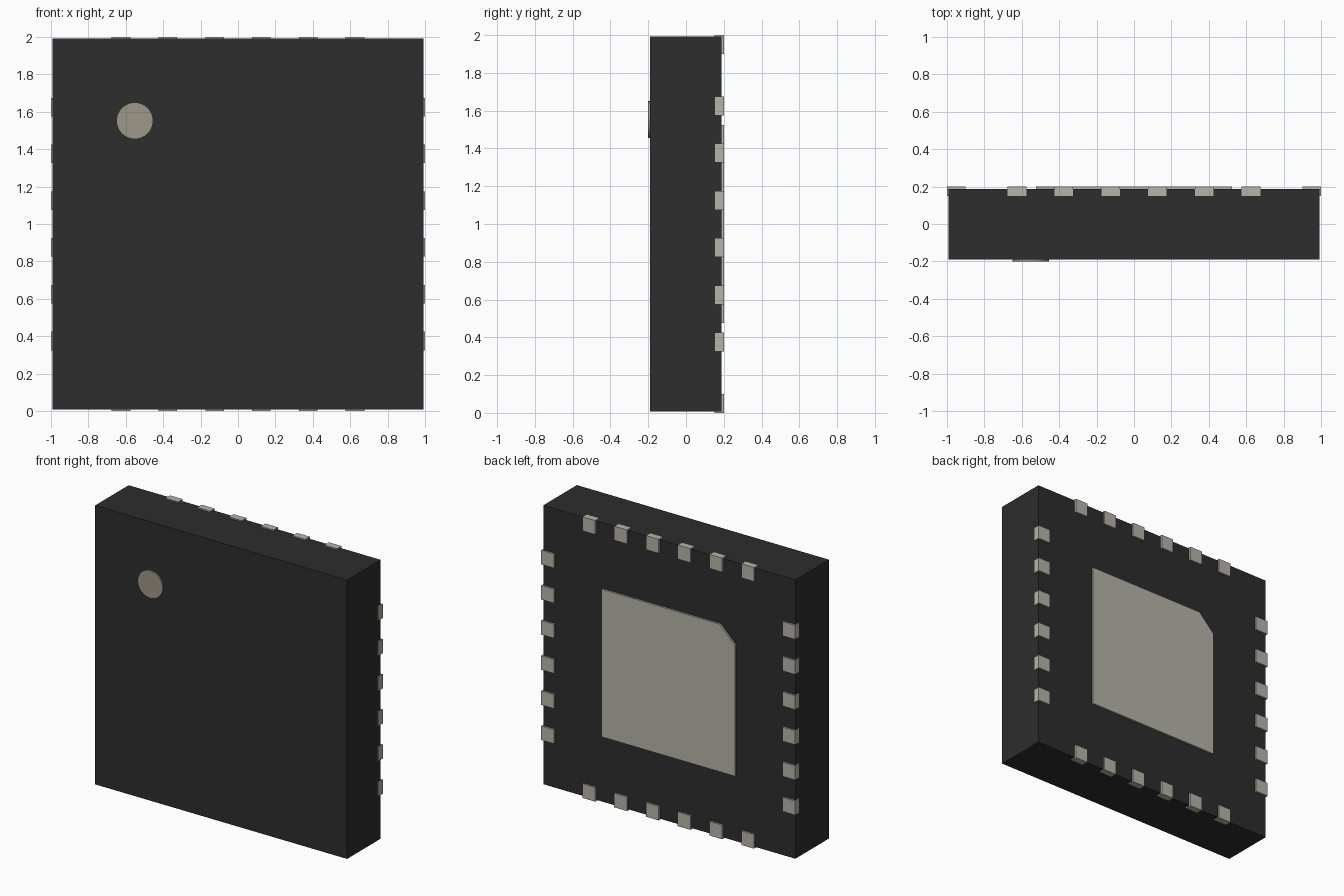
import bpy, bmesh
from math import radians

if "Cube" in bpy.data.objects:
    bpy.data.objects.remove(bpy.data.objects["Cube"])


def material(name, rgb):
    m = bpy.data.materials.new(name)
    m.diffuse_color = (*rgb, 1)
    m.use_nodes = True
    m.node_tree.nodes["Principled BSDF"].inputs["Base Color"].default_value = m.diffuse_color
    return m


DARK = material("dark_resin", (0.026, 0.026, 0.026))
METAL = material("tin_metal", (0.46, 0.46, 0.40))
DOT = material("marker_paint", (0.34, 0.31, 0.25))


def box(name, lo, hi, mat):
    centre = [(a + b) / 2 for a, b in zip(lo, hi)]
    bpy.ops.mesh.primitive_cube_add(size=1, location=centre)
    ob = bpy.context.object
    ob.name = name
    ob.scale = [b - a for a, b in zip(lo, hi)]
    bpy.ops.object.transform_apply(location=False, rotation=False, scale=True)
    ob.data.materials.append(mat)
    return ob


# Moulded body
box("body", (-0.992, -0.19, 0.008), (0.992, 0.187, 1.992), DARK)

# Edge contacts: six per side, wrapping just past the body's rear edges
for i in range(6):
    c = -0.625 + 0.25 * i
    for side, s in (("lower", -1), ("upper", 1)):
        z0, z1 = sorted((1 + s * 0.9, 1 + s))
        box(f"{side}_contact_{i + 1}", (c - 0.05, 0.15, z0), (c + 0.05, 0.2, z1), METAL)
    for side, s in (("left", -1), ("right", 1)):
        x0, x1 = sorted((s * 0.9, s))
        box(f"{side}_contact_{i + 1}", (x0, 0.15, 0.95 + c), (x1, 0.2, 1.05 + c), METAL)

# Thermal pad on the back, one corner cut
h, cut = 0.525, 0.12
outline = [(-h, -h), (h, -h), (h, h), (cut - h, h), (-h, h - cut)]
bm = bmesh.new()
face = bm.faces.new([bm.verts.new((x, 0.15, 1 + z)) for x, z in outline])
top = bmesh.ops.extrude_face_region(bm, geom=[face])["geom"]
bmesh.ops.translate(bm, vec=(0, 0.05, 0),
                    verts=[v for v in top if isinstance(v, bmesh.types.BMVert)])
bmesh.ops.recalc_face_normals(bm, faces=bm.faces)
mesh = bpy.data.meshes.new("thermal_pad")
bm.to_mesh(mesh)
bm.free()
mesh.materials.append(METAL)
bpy.context.collection.objects.link(bpy.data.objects.new("thermal_pad", mesh))

# Round orientation marker on the front
bpy.ops.mesh.primitive_cylinder_add(vertices=40, radius=0.098, depth=0.03,
                                    location=(-0.552, -0.185, 1.552),
                                    rotation=(radians(90), 0, 0))
marker = bpy.context.object
marker.name = "orientation_marker"
marker.data.materials.append(DOT)
bpy.ops.object.shade_smooth_by_angle(angle=radians(30))
